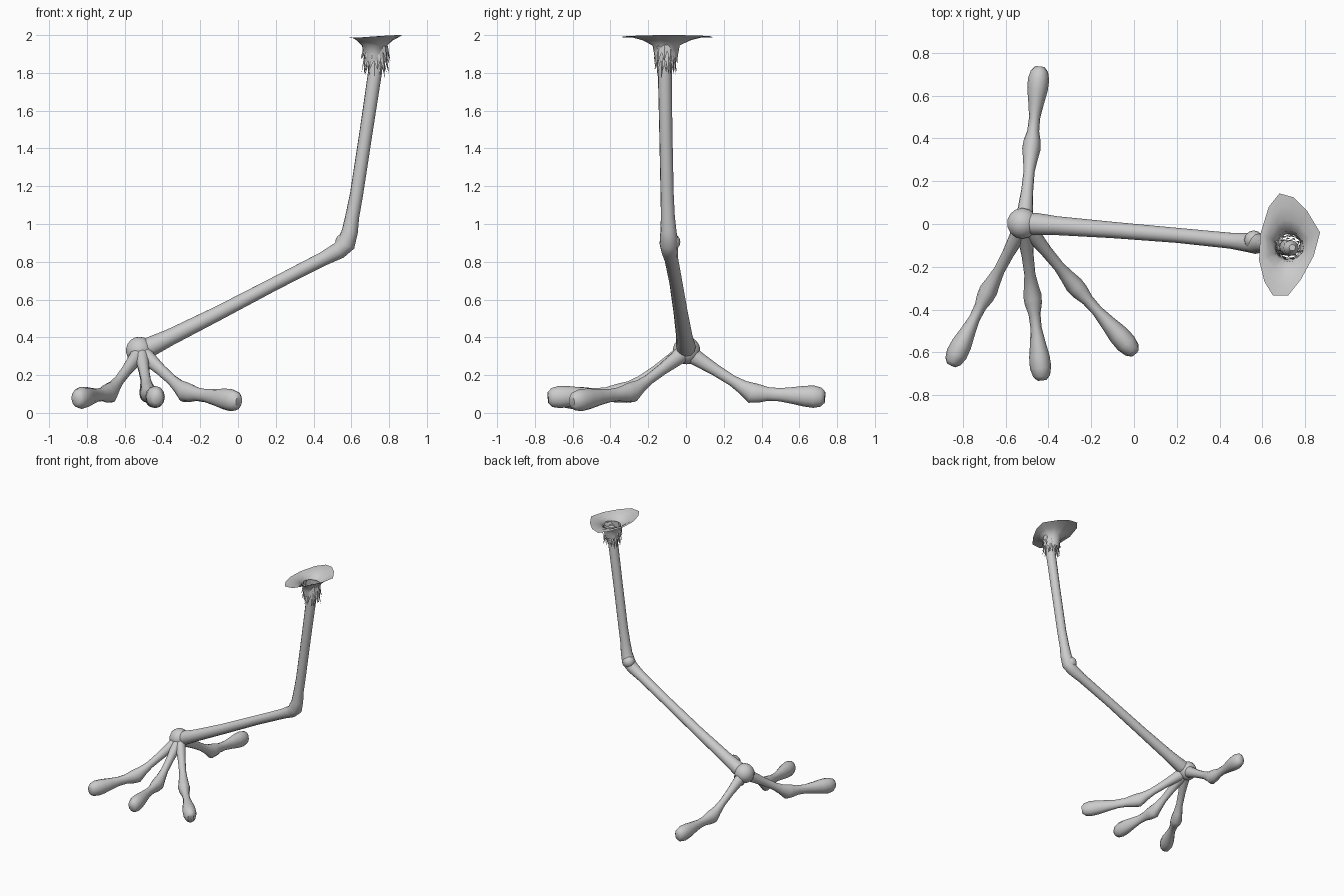
import bpy, bmesh, math, random
from mathutils import Vector

if "Cube" in bpy.data.objects:
    bpy.data.objects.remove(bpy.data.objects["Cube"])

random.seed(4)


def finish(name, bm, angle=50, recalc=True):
    if recalc:
        bmesh.ops.recalc_face_normals(bm, faces=bm.faces)
    me = bpy.data.meshes.new(name)
    bm.to_mesh(me)
    bm.free()
    ob = bpy.data.objects.new(name, me)
    bpy.context.collection.objects.link(ob)
    bpy.ops.object.select_all(action='DESELECT')
    bpy.context.view_layer.objects.active = ob
    ob.select_set(True)
    bpy.ops.object.shade_smooth_by_angle(angle=math.radians(angle))
    return ob


def loft(bm, rings):
    for a, b in zip(rings, rings[1:]):
        n = len(a)
        for i in range(n):
            j = (i + 1) % n
            bm.faces.new((a[i], a[j], b[j], b[i]))


def tube(name, path, sides=12):
    """Capped round tube through (x, y, z, side radius, up radius)."""
    bm = bmesh.new()
    pts = [Vector(p[:3]) for p in path]
    side = None
    rings = []
    for i, p in enumerate(pts):
        d = (pts[min(i + 1, len(pts) - 1)] - pts[max(i - 1, 0)]).normalized()
        if side is None:
            side = d.cross(Vector((0, 0, 1))).normalized()
        side = (side - d * side.dot(d)).normalized()
        up = side.cross(d)
        rs, ru = path[i][3], path[i][-1]
        rings.append([bm.verts.new(p + side * rs * math.cos(t) + up * ru * math.sin(t))
                      for t in (2 * math.pi * k / sides for k in range(sides))])
    loft(bm, rings)
    bm.faces.new(rings[0])
    bm.faces.new(rings[-1])
    return finish(name, bm)


def toe(name, joint, tip):
    """Slim upper bone, knuckle, then a club-shaped pad."""
    a, j, t = Vector((-0.515, 0, 0.325)), Vector(joint), Vector(tip)
    path = []
    for f, r in ((0, .045), (.2, .036), (.45, .028), (.7, .026), (.86, .034)):
        path.append((*a.lerp(j, f), r, r * 1.1))
    for f, rs, ru in ((0, .043, .055), (.1, .040, .048), (.22, .028, .036), (.38, .026, .035),
                      (.55, .036, .044), (.72, .048, .055), (.85, .050, .059),
                      (.95, .040, .050), (1, .022, .030)):
        path.append((*j.lerp(t, f), rs, ru))
    tube(name, path)


# foot
toe("back_toe", (-0.48, 0.35, 0.105), (-0.44, 0.735, 0.082))
toe("left_toe", (-0.68, -0.31, 0.105), (-0.855, -0.66, 0.075))
toe("middle_toe", (-0.475, -0.335, 0.105), (-0.43, -0.73, 0.08))
toe("right_toe", (-0.28, -0.285, 0.11), (0.005, -0.605, 0.06))

# ankle knob
bm = bmesh.new()
bmesh.ops.create_uvsphere(bm, u_segments=14, v_segments=9, radius=0.073)
bmesh.ops.translate(bm, verts=bm.verts, vec=(-0.522, 0.003, 0.33))
finish("ankle", bm)

# leg, from ankle through the bent knee to the top
tube("leg", [(-0.53, 0.005, 0.325, .045), (-0.46, 0, 0.352, .052), (-0.36, -0.008, 0.40, .044),
             (-0.1, -0.028, 0.53, .038), (0.2, -0.053, 0.687, .035), (0.45, -0.078, 0.815, .037),
             (0.535, -0.087, 0.86, .045), (0.572, -0.09, 0.895, .05), (0.592, -0.093, 0.96, .043),
             (0.605, -0.096, 1.04, .037), (0.628, -0.10, 1.16, .035), (0.68, -0.107, 1.5, .035),
             (0.725, -0.112, 1.8, .037), (0.735, -0.112, 1.9, .036), (0.74, -0.11, 1.94, .015)])

# knob on the back of the knee
bm = bmesh.new()
bmesh.ops.create_uvsphere(bm, u_segments=12, v_segments=8, radius=0.045)
bmesh.ops.translate(bm, verts=bm.verts, vec=(0.56, -0.075, 0.905))
finish("knee_knob", bm)

# ragged feather skirts, each a ring of pointed lappets
for n, (z_top, z_tip, r_top, r_tip) in enumerate([(1.91, 1.80, .058, .074), (1.95, 1.85, .064, .080),
                                                  (1.88, 1.78, .045, .058)]):
    bm = bmesh.new()
    teeth = 11
    top, bottom = [], []
    for k in range(teeth * 2):
        t = math.pi * (k + n * 0.6) / teeth
        is_tip = k % 2
        r = r_tip if is_tip else (r_top + r_tip) / 2 - 0.006
        z = z_tip + random.uniform(-.015, .025) if is_tip else z_tip + 0.065
        c, s = math.cos(t), math.sin(t)
        top.append(bm.verts.new((0.728 + r_top * c, -0.108 + r_top * .85 * s, z_top)))
        bottom.append(bm.verts.new((0.728 + r * c, -0.108 + r * .8 * s, z)))
    loft(bm, [top, bottom])
    finish("feather_skirt_%d" % (n + 1), bm, 30)

# thin flared skin patch, open at the centre
outline = [(.87, -.04, 2.0), (.81, .06, 1.998), (.745, .125, 1.995), (.68, .143, 1.988),
           (.63, .08, 1.988), (.59, -.05, 1.985), (.585, -.17, 1.985), (.61, -.27, 1.988),
           (.65, -.335, 1.988), (.72, -.335, 1.993), (.78, -.26, 1.997), (.84, -.15, 2.0)]
bm = bmesh.new()
centre = Vector((0.723, -0.105, 0))
rings = [[bm.verts.new(p) for p in outline]]
for mix, r, z in ((.4, .105, 1.988), (.75, .088, 1.972), (1, .072, 1.945), (1, .064, 1.90), (1, .058, 1.86)):
    ring = []
    for p in outline:
        d = Vector((p[0], p[1], 0)) - centre
        inner = centre + d.normalized() * r
        q = Vector((p[0], p[1], 0)).lerp(inner, mix)
        ring.append(bm.verts.new((q.x, q.y, z)))
    rings.append(ring)
loft(bm, rings)
finish("skin_flare", bm, 60)
